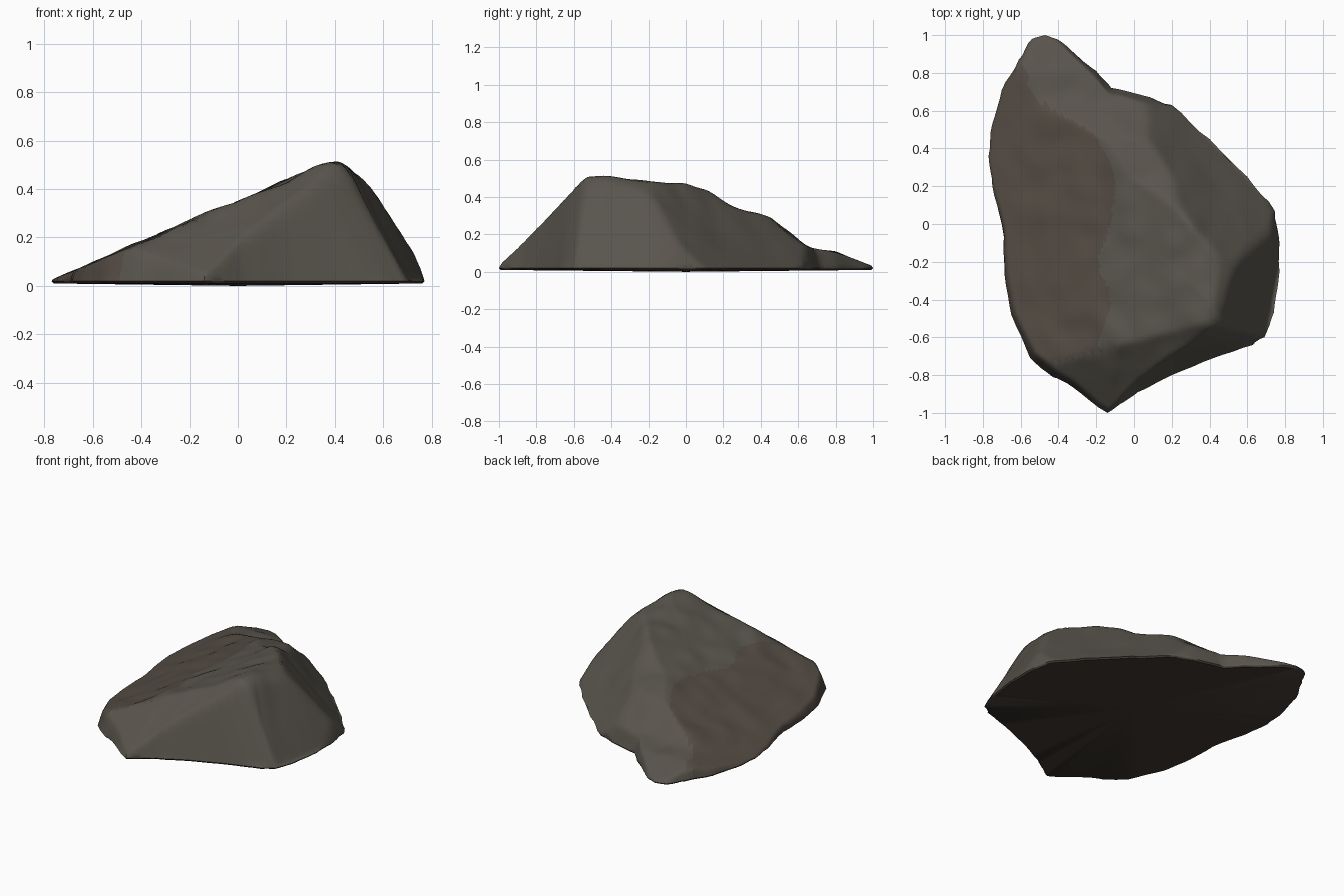
import bpy, bmesh, math
from mathutils import Vector, noise
from mathutils.geometry import intersect_point_line

if "Cube" in bpy.data.objects:
    bpy.data.objects.remove(bpy.data.objects["Cube"])

# Footprint of the rock, counter-clockwise from the front tip
OUTLINE = [Vector(p) for p in [
    (-.14, -1), (-.05, -.94), (.02, -.89), (.2, -.8), (.42, -.71), (.63, -.64),
    (.69, -.6), (.74, -.47), (.765, -.3), (.77, -.1), (.745, .07), (.6, .25),
    (.4, .45), (.2, .63), (.05, .68), (-.12, .72), (-.2, .81), (-.3, .89),
    (-.4, .975), (-.47, 1), (-.54, .98), (-.61, .87), (-.7, .71), (-.75, .53),
    (-.77, .36), (-.75, .2), (-.7, 0), (-.685, -.27), (-.65, -.48),
    (-.55, -.71), (-.43, -.81), (-.33, -.86)]]
# Ridge heights along y (side view) and along x (front view)
SIDE = [(-1, .03), (-.93, .17), (-.8, .29), (-.7, .405), (-.57, .51), (-.47, .52),
        (-.15, .488), (0, .475), (.1, .44), (.25, .345), (.45, .285), (.55, .21),
        (.65, .135), (.8, .105), (1, .03)]
FRONT = [(-.77, .025), (.41, .525), (.5, .46), (.6, .365), (.7, .245), (.73, .18), (.77, .025)]
PER_EDGE, RINGS = 4, 46
CENTER = Vector((0, -.08))


def profile(points, s):
    for (a, za), (b, zb) in zip(points, points[1:]):
        if s <= b:
            return za + (zb - za) * (s - a) / (b - a)
    return points[-1][1]


def edge_distance(p):
    best = 9
    for a, b in zip(OUTLINE, OUTLINE[1:] + OUTLINE[:1]):
        q, t = intersect_point_line(p, a, b)
        q = a.lerp(b, min(max(t, 0), 1))
        best = min(best, (q.xy - p).length)
    return best


def soft_min(values, k=.004):
    m = min(values)
    return m - k * math.log(sum(math.exp((m - v) / k) for v in values))


def planes(p):
    x, y = p
    return [
        profile(FRONT, x),                                    # long left slope, right shoulder
        profile(SIDE, y),                                     # crest, back and low tail
        .515 + .23 * (x - .41) + .75 * (y + .53),             # front left chamfer
        .02 + 2.9 * (-.434 * (x + .14) + .9 * (y + 1)),       # steep front face
        .03 + 1.2 * (.71 * (.75 - x) + .7 * (.07 - y)),       # back right slope
        .03 + 1.85 * (.985 * (.69 - x) + .175 * (y + .6)),    # right facet
    ]


def height(p):
    d = edge_distance(p)
    z = soft_min(planes(p) + [.02 + 3.5 * d])
    q = Vector((p.x, p.y, 0))
    bump = .012 * noise.noise(q * 3.5) + .012 * noise.noise(q * 8 + Vector((3, 1, 5)))
    return max(.018, z + (bump - .003) * min(1, d * 7))


def material(name, rgb):
    m = bpy.data.materials.new(name)
    m.diffuse_color = (*rgb, 1)
    m.use_nodes = True
    m.node_tree.nodes["Principled BSDF"].inputs["Base Color"].default_value = m.diffuse_color
    return m


# Resample the outline with slightly chipped edges
rim = []
for a, b in zip(OUTLINE, OUTLINE[1:] + OUTLINE[:1]):
    for i in range(PER_EDGE):
        p = a.lerp(b, i / PER_EDGE)
        if i:
            p += (p - CENTER).normalized() * .012 * noise.noise(Vector((p.x * 9, p.y * 9, 2)))
        rim.append(p)
n = len(rim)

# Sloped top as rings of a height field
bm = bmesh.new()
rings = []
for r in range(1, RINGS + 1):
    t = 1 - (1 - r / RINGS) ** 1.25
    ring = []
    for p in rim:
        q = CENTER.lerp(p, t)
        z = .02 if r == RINGS else height(q)
        ring.append(bm.verts.new((q.x, q.y, z)))
    rings.append(ring)
top = bm.verts.new((CENTER.x, CENTER.y, height(CENTER)))
top_faces = []
for i in range(n):
    j = (i + 1) % n
    top_faces.append(bm.faces.new((top, rings[0][i], rings[0][j])))
    for inner, outer in zip(rings, rings[1:]):
        top_faces.append(bm.faces.new((inner[i], outer[i], outer[j], inner[j])))
inside = [v for ring in rings[:-1] for v in ring] + [top]
bmesh.ops.smooth_vert(bm, verts=inside, factor=.4, use_axis_z=True)

# Brown tint on the long left slope
for f in top_faces:
    c = f.calc_center_median().xy
    h = planes(c)
    limit = -.15 + .12 * noise.noise(Vector((c.x * 3, c.y * 3, 7)))
    f.material_index = int(h[0] <= min(h) and c.x < limit)

# Thin skirt and flat underside
base = [bm.verts.new((p.x * .99, p.y * .99, .01)) for p in rim]
hub = bm.verts.new((0, 0, 0))
for i in range(n):
    j = (i + 1) % n
    for vs in ((rings[-1][i], base[i], base[j], rings[-1][j]), (base[i], hub, base[j])):
        bm.faces.new(vs).material_index = 2
bmesh.ops.recalc_face_normals(bm, faces=bm.faces)

mesh = bpy.data.meshes.new("rock")
bm.to_mesh(mesh)
bm.free()
for m in (material("grey_stone", (.1, .09, .074)),
          material("brown_stone", (.088, .072, .057)),
          material("dark_underside", (.05, .04, .032))):
    mesh.materials.append(m)
rock = bpy.data.objects.new("rock", mesh)
bpy.context.collection.objects.link(rock)
bpy.context.view_layer.objects.active = rock
rock.select_set(True)
bpy.ops.object.shade_smooth_by_angle(angle=math.radians(50))
